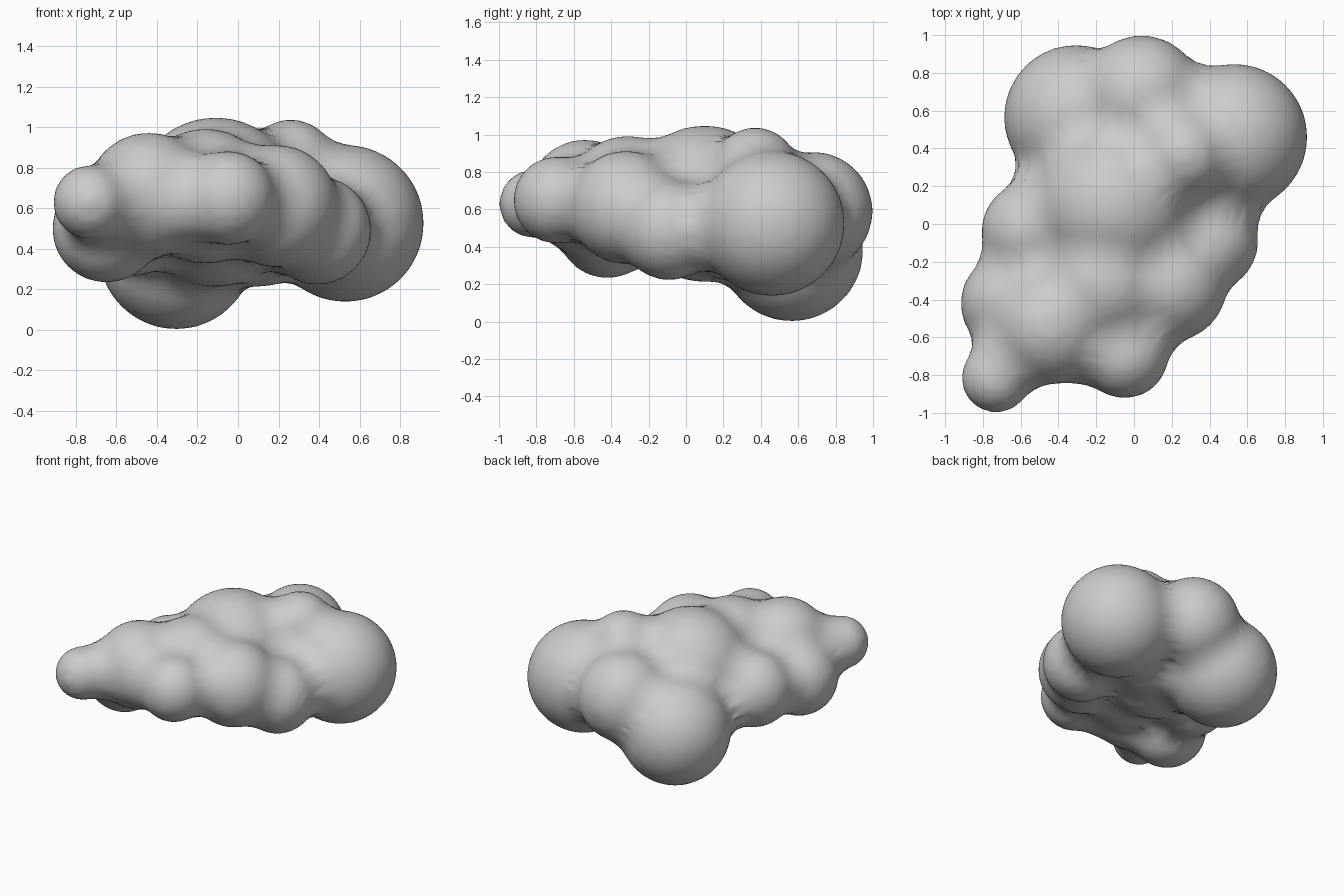
import bpy, bmesh
from mathutils import Matrix

if "Cube" in bpy.data.objects:
    bpy.data.objects.remove(bpy.data.objects["Cube"])

# Puffs of the cloud: x, y, z, radius
puffs = [
    (0.53, 0.46, 0.525, 0.39),    # big right puff
    (-0.305, 0.565, 0.385, 0.385),  # low back left puff
    (0.04, 0.68, 0.59, 0.32),     # back puff
    (-0.11, 0.10, 0.63, 0.42),    # crown
    (0.26, 0.37, 0.81, 0.23),     # small top puff
    (-0.54, -0.04, 0.53, 0.27),   # left puff
    (-0.65, -0.42, 0.50, 0.27),   # low left puff
    (-0.44, -0.54, 0.665, 0.31),  # front left puff
    (-0.73, -0.815, 0.63, 0.185), # front tip
    (-0.64, -0.70, 0.63, 0.20),   # tip bridge
    (-0.05, -0.69, 0.65, 0.235),  # front right puff
    (-0.28, -0.64, 0.63, 0.21),   # front filler
    (-0.16, -0.31, 0.66, 0.335),  # middle
    (0.19, -0.32, 0.61, 0.305),   # right middle puff
    (0.39, -0.09, 0.49, 0.27),    # right side puff
    (0.10, 0.28, 0.57, 0.36),     # core
]
FILLET = 0.09  # puffs are grown, fused, then shrunk back to round the creases

bm = bmesh.new()
for x, y, z, r in puffs:
    bmesh.ops.create_icosphere(bm, subdivisions=4, radius=r + FILLET,
                               matrix=Matrix.Translation((x, y, z)))
mesh = bpy.data.meshes.new("cloud")
bm.to_mesh(mesh)
bm.free()
cloud = bpy.data.objects.new("cloud", mesh)
bpy.context.collection.objects.link(cloud)


def soften(name, iterations):
    mod = cloud.modifiers.new(name, 'SMOOTH')
    mod.factor = 0.5
    mod.iterations = iterations


# Fuse into one skin, shrink back, soften
fuse = cloud.modifiers.new("fuse", 'REMESH')
fuse.mode = 'VOXEL'
fuse.voxel_size = 0.035
fuse.use_smooth_shade = True
soften("soften_creases", 5)
shrink = cloud.modifiers.new("shrink", 'DISPLACE')
shrink.strength = -FILLET
shrink.mid_level = 0.0
soften("soften_skin", 4)
